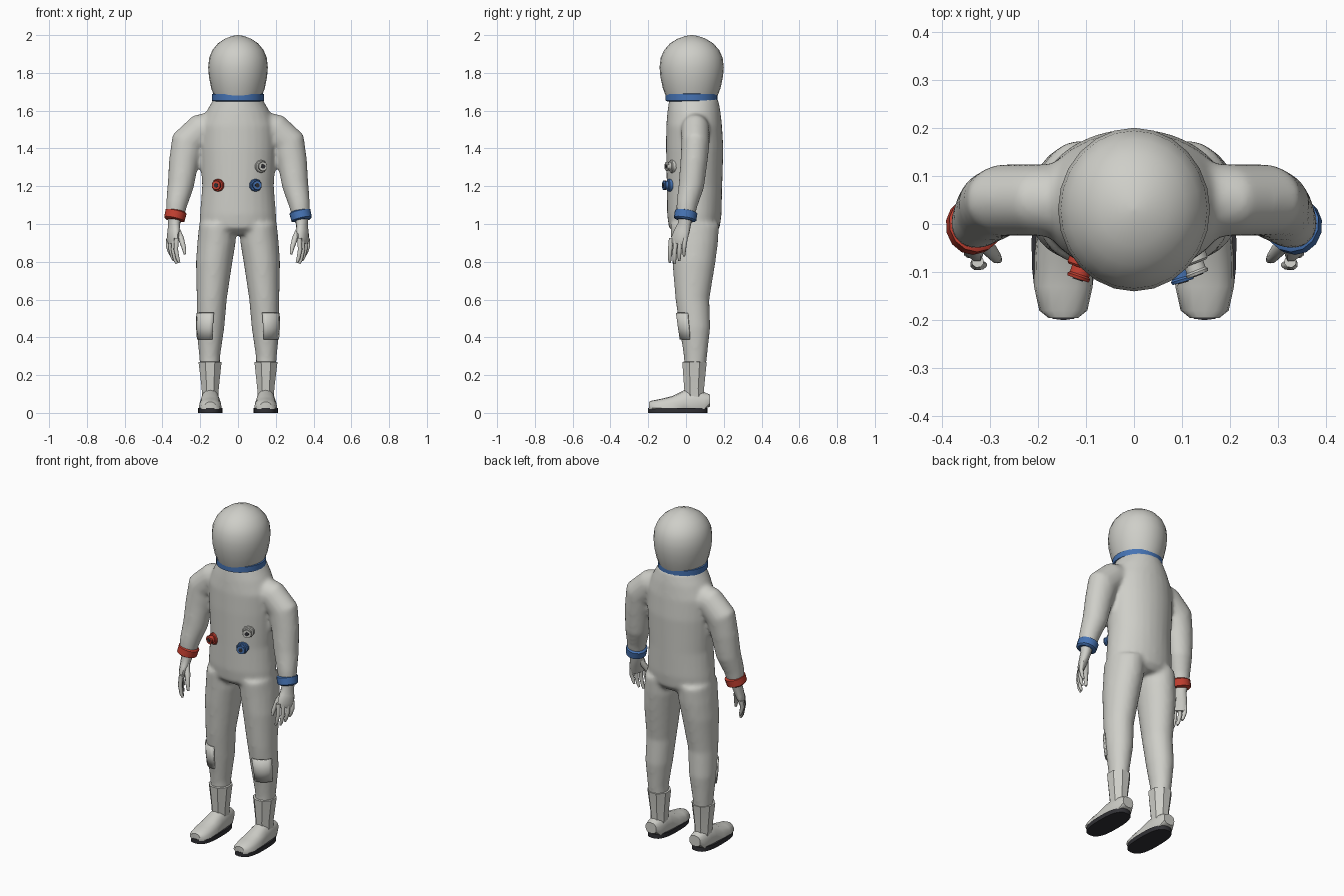
import bpy, bmesh
from math import sin, cos, pi, radians, copysign
from mathutils import Vector

if "Cube" in bpy.data.objects:
    bpy.data.objects.remove(bpy.data.objects["Cube"])

X, Y, Z = Vector((1, 0, 0)), Vector((0, 1, 0)), Vector((0, 0, 1))


def material(name, r, g, b):
    m = bpy.data.materials.new(name)
    m.use_nodes = True
    m.diffuse_color = (r, g, b, 1)
    node = next(n for n in m.node_tree.nodes if n.type == 'BSDF_PRINCIPLED')
    node.inputs["Base Color"].default_value = (r, g, b, 1)
    return m


SUIT = material("suit white", 0.62, 0.62, 0.58)
BLUE = material("ring blue", 0.06, 0.17, 0.45)
RED = material("ring red", 0.55, 0.05, 0.03)
DARK = material("sole black", 0.03, 0.03, 0.035)


def loft(bm, rings, n=16, axis=None, ref=X, power=2.0, turn=0.0, floor=None):
    """Skin rings (x, y, z, radius along ref, radius across) into a closed tube."""
    pts = [Vector(r[:3]) for r in rings]
    loops = []
    for i, ring in enumerate(rings):
        t = axis or pts[min(i + 1, len(pts) - 1)] - pts[max(i - 1, 0)]
        t = t.normalized()
        u = (ref - t * ref.dot(t)).normalized()
        v = t.cross(u)
        loop = []
        for k in range(n):
            a = 2 * pi * (k + turn) / n
            c = copysign(abs(cos(a)) ** (2 / power), cos(a))
            s = copysign(abs(sin(a)) ** (2 / power), sin(a))
            p = pts[i] + u * c * ring[3] + v * s * ring[-1]
            if floor is not None:
                p.z = max(p.z, floor)
            loop.append(bm.verts.new(p))
        loops.append(loop)
    for a, b in zip(loops, loops[1:]):
        for k in range(n):
            j = (k + 1) % n
            bm.faces.new((a[k], a[j], b[j], b[k]))
    bm.faces.new(loops[0][::-1])
    bm.faces.new(loops[-1])


def finish(name, bm, mat, angle=40):
    bmesh.ops.recalc_face_normals(bm, faces=bm.faces)
    mesh = bpy.data.meshes.new(name)
    bm.to_mesh(mesh)
    bm.free()
    mesh.materials.append(mat)
    ob = bpy.data.objects.new(name, mesh)
    bpy.context.collection.objects.link(ob)
    bpy.ops.object.select_all(action='DESELECT')
    ob.select_set(True)
    bpy.context.view_layer.objects.active = ob
    bpy.ops.object.shade_smooth_by_angle(angle=radians(angle))
    return ob


def part(name, rings, mat, angle=40, **kw):
    bm = bmesh.new()
    loft(bm, rings, **kw)
    return finish(name, bm, mat, angle)


def flip(rings, s):
    return [(r[0] * s, *r[1:]) for r in rings]


# Suit body: torso, legs and arms fused into one smooth skin
torso = [(0, .05, .945, .17, .10), (0, .044, .98, .203, .135), (0, .044, 1.05, .202, .144),
         (0, .045, 1.2, .19, .147), (0, .046, 1.4, .2, .152), (0, .043, 1.52, .198, .148),
         (0, .042, 1.6, .165, .14), (0, .04, 1.67, .125, .128)]
leg = [(.148, .047, .2, .05, .055), (.15, .05, .3, .056, .062), (.146, .047, .45, .074, .082),
       (.139, .034, .6, .08, .09), (.126, .042, .8, .097, .115), (.114, .046, .9, .102, .124),
       (.108, .046, 1.0, .098, .13)]
arm = [(.09, .045, 1.52, .08, .085), (.2, .05, 1.495, .075, .088), (.268, .05, 1.43, .075, .09),
       (.287, .042, 1.33, .072, .079), (.304, .028, 1.2, .068, .07), (.326, .004, 1.1, .056, .056),
       (.333, -.002, 1.045, .05, .049)]
body = bmesh.new()
loft(body, torso, n=28, axis=Z)
for s in (1, -1):
    loft(body, flip(leg, s), n=20, axis=Z)
    loft(body, flip(arm, s), n=20, ref=Y)
suit = finish("suit_body", body, SUIT)
mod = suit.modifiers.new("fuse", 'REMESH')
mod.mode = 'VOXEL'
mod.voxel_size = .011
mod.use_smooth_shade = True
mod = suit.modifiers.new("soften", 'SMOOTH')
mod.factor = .5
mod.iterations = 9

# Helmet and neck ring
profile = [(1.67, .79), (1.72, .9), (1.78, .975), (1.83, 1), (1.88, .965), (1.92, .86),
           (1.955, .68), (1.98, .45), (1.995, .2), (2.0, .03)]
part("helmet", [(0, .03, z, .158 * f, .17 * f) for z, f in profile], SUIT, n=24, axis=Z)
part("neck_ring", [(0, .03, z, .138 - d, .138 - d) for z, d in
                   ((1.648, .012), (1.653, 0), (1.687, 0), (1.693, .012))], BLUE, n=24, axis=Z)


def shin_patch(name, s):
    """Thin curved pad over the outer front of the shin."""
    bm = bmesh.new()
    rows = []
    for z, cx, cy, rx, ry in ((.39, .148, .047, .07, .077), (.45, .146, .046, .077, .085),
                              (.53, .142, .04, .08, .09)):
        rows.append([bm.verts.new((s * (cx + rx * sin(a)), cy - ry * cos(a), z))
                     for a in (radians(-10 + 16 * k) for k in range(6))])
    for a, b in zip(rows, rows[1:]):
        for k in range(5):
            bm.faces.new((a[k], a[k + 1], b[k + 1], b[k]))
    ob = finish(name, bm, SUIT)
    mod = ob.modifiers.new("thickness", 'SOLIDIFY')
    mod.thickness = .008
    mod.offset = 0


for s, side, cuff in ((1, "left", BLUE), (-1, "right", RED)):
    # Wrist cuff
    part(side + "_cuff", flip([(.327, .002, 1.07, .05, .048), (.328, .001, 1.064, .06, .058),
                               (.337, -.005, 1.026, .06, .056), (.338, -.006, 1.02, .05, .047)], s),
         cuff, n=14, ref=Y)

    # Gloved hand, turned so the knuckles run diagonally
    across = Vector((-.5 * s, -.87, 0))
    hand = bmesh.new()
    loft(hand, flip([(.337, -.004, 1.04, .042, .036), (.338, -.008, 1.0, .036, .03),
                     (.342, -.022, .96, .046, .026), (.346, -.036, .92, .05, .021),
                     (.345, -.04, .895, .044, .014)], s), n=12, ref=across)
    for k, length in enumerate((.075, .1, .115, .11)):
        x, y = .367 - .014 * k, -.003 - .025 * k
        loft(hand, flip([(x, y, .925, .013, .013), (x + .004, y - .006, .925 - length * .55, .012, .012),
                         (x - .006, y - .008, .925 - length, .010, .010),
                         (x - .014, y - .007, .905 - length, .006, .006)], s), n=8, ref=across)
    loft(hand, flip([(.327, -.025, .975, .018, .018), (.302, -.052, .925, .016, .016),
                     (.287, -.07, .875, .012, .012), (.281, -.075, .84, .007, .007)], s), n=8, ref=across)
    finish(side + "_glove", hand, SUIT, 50)

    # Faceted boot shaft, foot and sole
    part(side + "_boot_shaft", flip([(.147, .045, .06, .046, .054), (.147, .043, .13, .049, .057),
                                     (.148, .045, .27, .066, .07), (.148, .045, .271, .055, .06)], s),
         SUIT, 30, n=8, axis=Z, turn=.5)
    foot = [(-.196, .03, .03, .028), (-.18, .025, .05, .04), (-.13, .025, .061, .05),
            (-.07, .025, .06, .065), (-.01, .025, .055, .095), (.04, .025, .052, .105),
            (.095, .04, .048, .07), (.126, .065, .036, .032)]
    part(side + "_foot", [(.147 * s, y, z, w, h) for y, z, w, h in foot], SUIT,
         n=16, axis=Y, power=2.4, floor=.02)
    part(side + "_sole", [(.147 * s, -.043, z, .066, .157) for z in (0, .026)], DARK,
         n=28, axis=Z, power=2.7)
    shin_patch(side + "_shin_patch", s)


# Chest connectors facing out of the torso
def connector(name, x, z, mat):
    d = Vector((x * 3.2, -1, 0)).normalized()
    base = Vector((x, .045 - .149 * (1 - (x / .194) ** 2) ** .5, z))

    def stack(steps):
        return [(*(base + d * h), r, r) for h, r in steps]
    part(name, stack([(-.015, .034), (.008, .034), (.012, .03), (.012, .022), (.026, .022),
                      (.03, .026), (.036, .024)]), mat, n=10, axis=d, ref=Z)
    part(name + "_opening", stack([(.034, .012), (.038, .012)]), DARK, n=10, axis=d, ref=Z)


connector("red_connector", -.105, 1.205, RED)
connector("blue_connector", .092, 1.205, BLUE)
connector("white_connector", .12, 1.305, SUIT)
